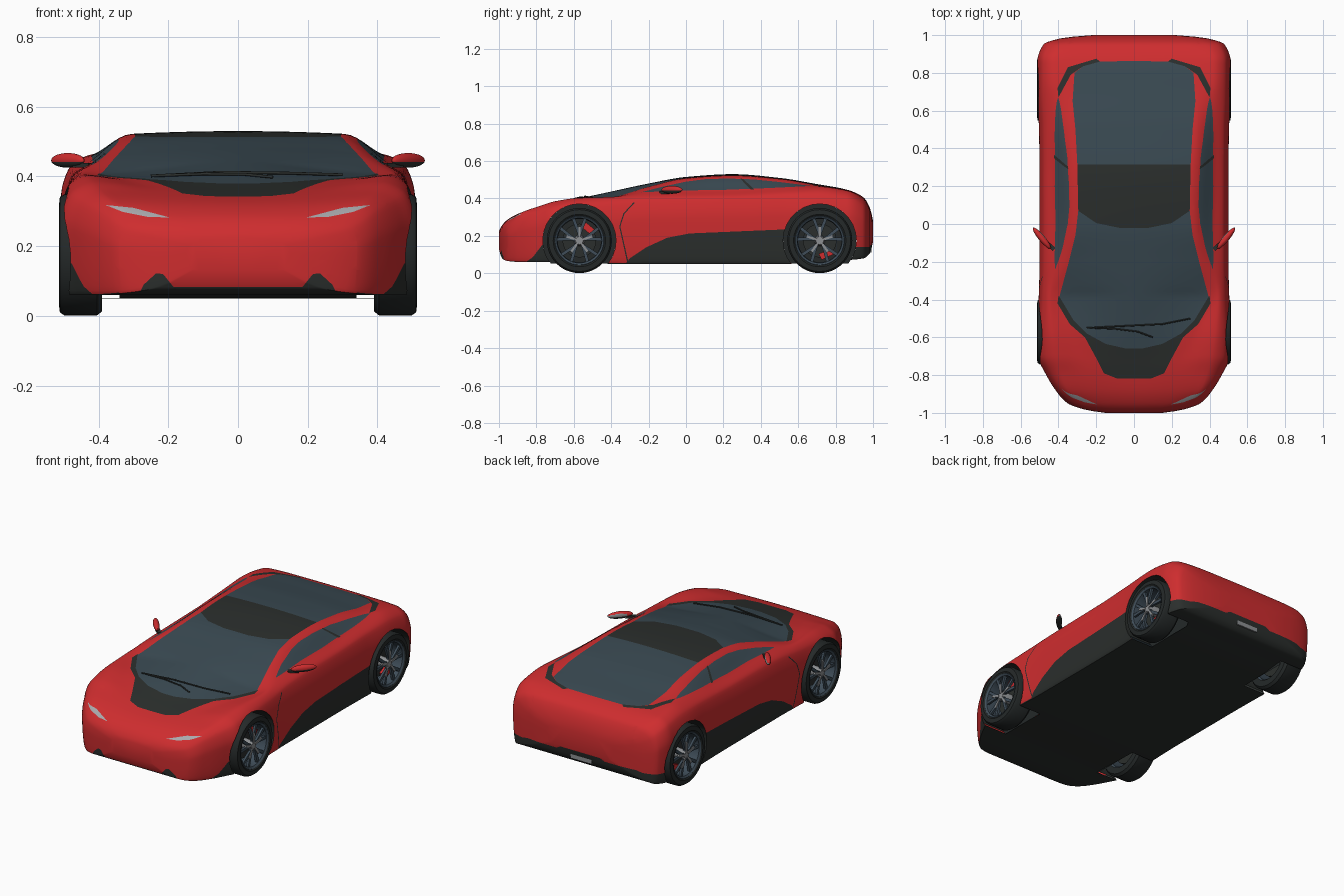
import bpy, bmesh, math
from mathutils import Vector, Matrix, geometry
from mathutils.bvhtree import BVHTree

default = bpy.data.objects.get("Cube")
if default:
    bpy.data.objects.remove(default, do_unlink=True)


def material(name, r, g, b):
    m = bpy.data.materials.new(name)
    m.use_nodes = True
    m.diffuse_color = (r, g, b, 1)
    m.node_tree.nodes["Principled BSDF"].inputs["Base Color"].default_value = (r, g, b, 1)
    return m


red = material("body_red", .62, .026, .028)
black = material("trim_black", .024, .028, .026)
glass = material("tinted_glass", .042, .068, .085)
tyre = material("tyre_black", .018, .022, .022)
slate = material("rim_slate", .05, .075, .1)
grey = material("metal_grey", .27, .28, .29)
lamp = material("lamp_silver", .4, .4, .42)


def finish(name, bm, mats, mirror=True, angle=35):
    mesh = bpy.data.meshes.new(name)
    bm.to_mesh(mesh)
    bm.free()
    for m in mats:
        mesh.materials.append(m)
    ob = bpy.data.objects.new(name, mesh)
    bpy.context.collection.objects.link(ob)
    bpy.ops.object.select_all(action='DESELECT')
    ob.select_set(True)
    bpy.context.view_layer.objects.active = ob
    bpy.ops.object.shade_smooth_by_angle(angle=math.radians(angle))
    if mirror:
        mod = ob.modifiers.new("Mirror", 'MIRROR')
        mod.merge_threshold = .0002
    return ob


def spline(ts, vs, t, flat=False):
    """Smooth curve through the points that never overshoots them."""
    d = [(vs[i + 1] - vs[i]) / (ts[i + 1] - ts[i]) for i in range(len(ts) - 1)]
    i = max(k for k in range(len(d)) if ts[k] <= t or k == 0)

    def slope(k):
        if k == 0 or k == len(d):
            return 0 if flat else d[min(k, len(d) - 1)]
        a, b = d[k - 1], d[k]
        return 2 * a * b / (a + b) if a * b > 0 else 0
    h = ts[i + 1] - ts[i]
    u = (t - ts[i]) / h
    return (vs[i] + h * u * slope(i) + u * u * (3 * (vs[i + 1] - vs[i]) - h * (2 * slope(i) + slope(i + 1)))
            + u ** 3 * (h * (slope(i) + slope(i + 1)) - 2 * (vs[i + 1] - vs[i])))


# Body stations: y, centre top, roof edge x z, belt x z, half width, floor
stations = [
    (-1, .225, .06, .222, .1, .215, .15, .13),
    (-.985, .255, .12, .252, .19, .245, .25, .08),
    (-.95, .29, .18, .287, .28, .275, .35, .065),
    (-.88, .325, .2, .325, .35, .325, .415, .06),
    (-.78, .352, .22, .355, .39, .36, .475, .06),
    (-.7, .37, .25, .372, .41, .385, .51, .06),
    (-.57, .4, .32, .392, .43, .403, .513, .055),
    (-.4, .437, .4, .405, .445, .408, .505, .05),
    (-.2, .48, .345, .462, .425, .432, .5, .05),
    (0, .515, .302, .508, .42, .44, .5, .05),
    (.25, .53, .305, .522, .425, .443, .5, .05),
    (.5, .51, .32, .505, .425, .455, .503, .05),
    (.7, .477, .325, .472, .42, .463, .513, .055),
    (.86, .447, .31, .445, .42, .442, .512, .07),
    (.95, .405, .28, .403, .39, .395, .48, .08),
    (.985, .345, .22, .34, .31, .33, .38, .11),
    (1, .28, .12, .28, .17, .275, .22, .17)]
columns = list(zip(*stations))


def section(y):
    top, xr, zr, xb, zb, w, low = [spline(columns[0], c, y) for c in columns[1:]]
    zw = low + .62 * (zb - low)
    pts = [(0, top), (xr, zr), (xb, zb), (xb + .72 * (w - xb), zw + .72 * (zb - zw)),
           (w, zw), (w - .02, low), (0, low)]
    ts = [0]
    for p, q in zip(pts, pts[1:]):
        ts.append(ts[-1] + math.dist(p, q))
    xs, zs = zip(*pts)
    out = []
    for i, n in enumerate((14, 7, 6, 6, 10, 14)):
        for k in range(n):
            t = ts[i] + (ts[i + 1] - ts[i]) * k / n
            out.append((spline(ts, xs, t), y, spline(ts, zs, t, True)))
    return out + [(0, y, low)]


# Half body shell
body = bmesh.new()
COUNT = 120
rings = []
for i in range(COUNT + 1):
    s = 2 * i / COUNT - 1
    y = .5 * s + .5 * math.sin(math.pi / 2 * s)
    rings.append([body.verts.new(p) for p in section(y)])
for a, b in zip(rings, rings[1:]):
    for j in range(len(a) - 1):
        body.faces.new((a[j], a[j + 1], b[j + 1], b[j]))
body.faces.new(rings[0])
body.faces.new(rings[-1])
bmesh.ops.recalc_face_normals(body, faces=body.faces)
skin = BVHTree.FromBMesh(body)


def inside(p, outline):
    odd = False
    for a, b in zip(outline, outline[1:] + outline[:1]):
        if (a[1] > p[1]) != (b[1] > p[1]) and p[0] < a[0] + (p[1] - a[1]) * (b[0] - a[0]) / (b[1] - a[1]):
            odd = not odd
    return odd


def paint(outline, axes, mat, where):
    """Cut a projected outline into the shell and colour the faces inside it."""
    u, v = axes
    for a, b in zip(outline, outline[1:] + outline[:1]):
        a, b = Vector(a), Vector(b)
        near = []
        for f in body.faces:
            c = f.calc_center_median()
            if where(c):
                p = Vector((c[u], c[v]))
                hit, t = geometry.intersect_point_line(p, a, b)
                if (p - a.lerp(b, min(1, max(0, t)))).length < .045:
                    near.append(f)
        co, no = Vector(), Vector()
        co[u], co[v] = a
        no[u], no[v] = a.y - b.y, b.x - a.x
        geom = list({x for f in near for x in f.verts}) + list({e for f in near for e in f.edges}) + near
        bmesh.ops.bisect_plane(body, geom=geom, plane_co=co, plane_no=no, dist=.00001)
    found = []
    for f in body.faces:
        c = f.calc_center_median()
        if where(c) and inside((c[u], c[v]), outline):
            f.material_index = mat
            found.append(f)
    return found


TOP, SIDE, FRONT = (0, 1), (1, 2), (0, 2)
upper = lambda c: c.z > .31
flank = lambda c: c.x > .3
nose = lambda c: c.y < -.7
tail = lambda c: c.y > .85

# Underside
body.normal_update()
for f in body.faces:
    if f.normal.z < -.6 and f.calc_center_median().z < .12:
        f.material_index = 1

# Bonnet panel, windscreen, roof panel, rear glass and vents
paint([(-.1, -.82), (.09, -.818), (.16, -.79), (.2, -.71), (.26, -.6), (.34, -.53), (.405, -.42),
       (.4, -.38), (.3, -.45), (-.1, -.6)], TOP, 1, upper)
paint([(-.1, -.66), (.04, -.66), (.15, -.635), (.25, -.58), (.32, -.51), (.395, -.385), (.345, -.2),
       (.31, -.06), (.295, .07), (.2, .005), (.08, -.02), (-.1, -.02)], TOP, 2, upper)
paint([(-.1, -.02), (.08, -.02), (.2, .005), (.295, .07), (.3, .315), (-.1, .315)], TOP, 1, upper)
paint([(-.1, .315), (.3, .315), (.31, .5), (.325, .65), (.315, .8), (.27, .835), (.18, .86), (-.1, .865)],
      TOP, 2, upper)
paint([(.18, .86), (.27, .835), (.335, .79), (.4, .67), (.405, .72), (.35, .83), (.2, .875)], TOP, 1, upper)

# Side windows, door pillar, sill, bumper corner and door seam
paint([(-.24, .433), (-.13, .462), (0, .49), (.1, .503), (.22, .507), (.36, .502), (.5, .488), (.67, .467),
       (.45, .456), (.2, .446), (0, .443)], SIDE, 2, flank)
paint([(.29, .506), (.305, .505), (.365, .449), (.345, .449)], SIDE, 1, flank)
paint([(-.34, .03), (-.3, .08), (-.21, .14), (-.1, .19), (.02, .213), (.54, .235), (.56, .03)], SIDE, 1, flank)
paint([(-.9, .03), (-.82, .085), (-.77, .15), (-.7, .15), (-.7, .03)], SIDE, 1, flank)
paint([(-.315, .06), (-.357, .25), (-.335, .32), (-.28, .38), (-.275, .376), (-.329, .318), (-.351, .25),
       (-.308, .06)], SIDE, 1, flank)

# Headlamps, front lip, front intakes and rear bumper
paint([(.195, .282), (.26, .284), (.33, .298), (.38, .318), (.3, .31)], FRONT, 3, nose)
paint([(-.1, .05), (-.1, .083), (.185, .083), (.215, .12), (.235, .122), (.27, .09), (.29, .05)], FRONT, 1, nose)
paint([(-.1, .04), (-.1, .165), (.13, .165), (.16, .15), (.36, .15), (.4, .14), (.53, .14), (.53, .04)],
      FRONT, 1, tail)

# Wheel arches opened in the shell and walled inwards
WHEELS = {"front": -.57, "rear": .715}
HUB, ARCH, WALL = .175, .196, .34
bmesh.ops.bisect_plane(body, geom=body.verts[:] + body.edges[:] + body.faces[:],
                       plane_co=(WALL, 0, 0), plane_no=(1, 0, 0), dist=.00001)
for cy in WHEELS.values():
    circle = [(cy + ARCH * math.cos(k * math.pi / 14), HUB + ARCH * math.sin(k * math.pi / 14)) for k in range(28)]
    hole = paint(circle, SIDE, 1, lambda c: c.x > WALL)
    bmesh.ops.delete(body, geom=hole, context='FACES')
    rim = [e for e in body.edges if e.is_boundary and all(
        abs(math.hypot(v.co.y - cy, v.co.z - HUB) - ARCH) < .004 and v.co.x > WALL and v.co.z > .065
        for v in e.verts)]
    for g in bmesh.ops.extrude_edge_only(body, edges=rim)["geom"]:
        if isinstance(g, bmesh.types.BMVert):
            g.co.x = WALL
        elif isinstance(g, bmesh.types.BMFace):
            g.material_index = 1
finish("body_shell", body, [red, black, glass, lamp])


def lathe(name, cy, profile, mat):
    bm = bmesh.new()
    vs = [bm.verts.new((x, cy, HUB + r)) for x, r in profile]
    es = [bm.edges.new(p) for p in zip(vs, vs[1:])]
    bmesh.ops.spin(bm, geom=vs + es, cent=(0, cy, HUB), axis=(1, 0, 0), angle=2 * math.pi, steps=48)
    bmesh.ops.remove_doubles(bm, verts=bm.verts, dist=.0001)
    bmesh.ops.recalc_face_normals(bm, faces=bm.faces)
    finish(name, bm, [mat])


def bars(name, cy, angles, x, r, size, mat, tilt=(0,)):
    """Boxes set radially around the hub."""
    bm = bmesh.new()
    for a in angles:
        for t in tilt:
            bmesh.ops.create_cube(bm, size=1, matrix=Matrix.Translation((x, cy, HUB))
                                  @ Matrix.Rotation(a + t, 4, 'X') @ Matrix.Translation((0, 0, r))
                                  @ Matrix.Rotation(t * .8, 4, 'X') @ Matrix.Diagonal((*size, 1)))
    finish(name, bm, [mat])


# Wheels
for end, cy in WHEELS.items():
    lathe(end + "_tyre", cy, [(.39, .125), (.39, .162), (.405, .174), (.498, .174), (.511, .165), (.514, .14),
                              (.507, .13)], tyre)
    lathe(end + "_rim", cy, [(.507, .134), (.51, .13), (.503, .12), (.48, .116), (.4, .116), (.39, .126)], slate)
    lathe(end + "_brake_disc", cy, [(.425, 0), (.425, .09), (.437, .09), (.437, 0)], black)
    lathe(end + "_hub", cy, [(.35, .03), (.42, .03), (.49, .026), (.503, .02), (.503, 0)], grey)
    star = [k * math.tau / 5 for k in range(5)]
    bars(end + "_spokes", cy, star, .495, .073, (.014, .017, .1), slate, (-.2, .2))
    bars(end + "_spoke_faces", cy, star, .5, .045, (.012, .012, .06), grey)
    bars(end + "_caliper", cy, [-.7 if end == "front" else -2.7], .45, .08, (.035, .07, .035), red)
    bm = bmesh.new()
    arc = [math.radians(-39 + 258 * k / 24) for k in range(25)]
    bm.faces.new([bm.verts.new((WALL, cy + ARCH * math.cos(a), HUB + ARCH * math.sin(a))) for a in arc])
    finish(end + "_wheel_well", bm, [tyre])

# Door mirrors with dark undersides and reflecting backs
bm = bmesh.new()
bmesh.ops.create_uvsphere(bm, u_segments=24, v_segments=14, radius=1, matrix=Matrix.Translation((.488, -.075, .446))
                          @ Matrix.Rotation(math.radians(50), 4, 'Z') @ Matrix.Diagonal((.072, .017, .021, 1)))
bm.normal_update()
for f in bm.faces:
    if f.calc_center_median().z < .441:
        f.material_index = 1
    elif f.normal.y > .5 and f.normal.z < .5:
        f.material_index = 2
finish("door_mirror", bm, [red, black, grey])
bm = bmesh.new()
bmesh.ops.create_cube(bm, size=1, matrix=Matrix.Translation((.445, -.115, .432))
                      @ Matrix.Rotation(math.radians(40), 4, 'Z') @ Matrix.Diagonal((.06, .022, .014, 1)))
finish("mirror_stalk", bm, [black])

# Number plate
bm = bmesh.new()
bmesh.ops.create_cube(bm, size=1, matrix=Matrix.Translation((0, .988, .13)) @ Matrix.Diagonal((.14, .009, .04, 1)))
finish("rear_plate", bm, [grey], mirror=False)

# Windscreen wipers laid on the glass
for name, path in {"left_wiper": [(.3, -.5), (.15, -.53), (-.05, -.54), (-.25, -.55)],
                   "right_wiper": [(.1, -.6), (.02, -.57), (-.1, -.555), (-.22, -.55)]}.items():
    cu = bpy.data.curves.new(name, 'CURVE')
    cu.dimensions = '3D'
    cu.bevel_depth = .004
    line = cu.splines.new('POLY')
    line.points.add(len(path) - 1)
    for pt, (x, y) in zip(line.points, path):
        hit = skin.ray_cast(Vector((abs(x), y, 1)), Vector((0, 0, -1)))[0]
        pt.co = (x, y, (hit.z if hit else .41) + .006, 1)
    cu.materials.append(black)
    bpy.context.collection.objects.link(bpy.data.objects.new(name, cu))
